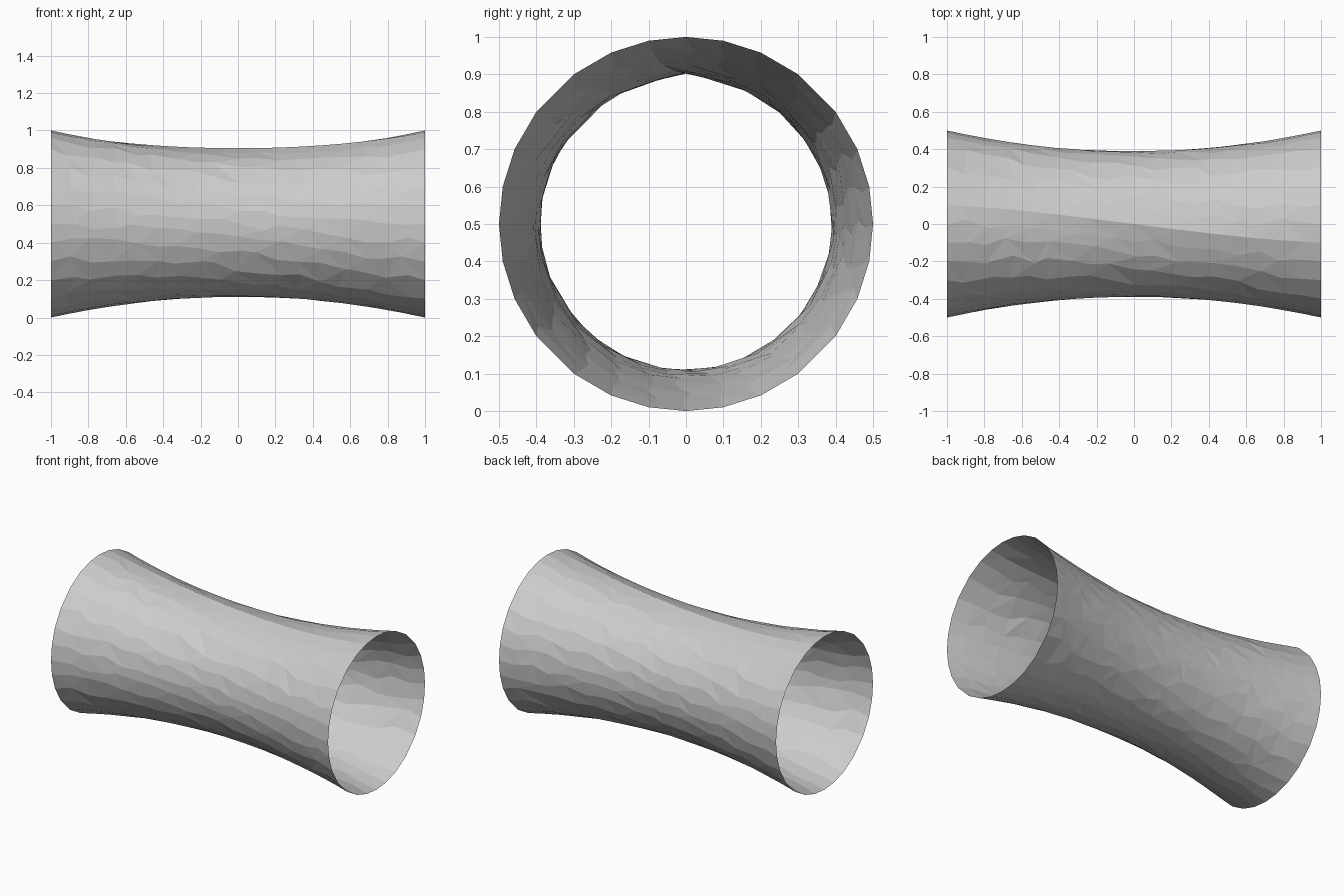
import bpy, bmesh, math, random

if "Cube" in bpy.data.objects:
    bpy.data.objects.remove(bpy.data.objects["Cube"])

random.seed(4)
SIDES, COLS = 28, 18
QUARTER = [math.asin(v) for v in (0, .2, .4, .6, .8, .9165, .98)]  # ring corner angles


def ring_angle(s):
    """Angle from the top for a fractional ring index."""
    def corner(i):
        return (i // 7) * math.pi / 2 + QUARTER[i % 7]
    i = math.floor(s)
    return corner(i) + (corner(i + 1) - corner(i)) * (s - i)


def surface(x, k):
    """Waisted tube with a twisting crease line along index 0."""
    twist = -math.sin(math.pi * x / 2)
    a = ring_angle(k + twist)
    d = abs((a - ring_angle(twist) + math.pi) % (2 * math.pi) - math.pi)
    r = .39 + .11 * x * x
    r += .015 * (1 - x * x) * max(0, 1 - d / .27) ** 2
    return (x, r * math.sin(a), .5 + r * math.cos(a))


# Stretched film: slightly irregular flat triangles between two end rings
bm = bmesh.new()
rows = []
for i in range(COLS + 1):
    row = []
    for k in range(SIDES):
        x, s = -1 + 2 * i / COLS, k
        if 0 < i < COLS:
            x += random.uniform(-.028, .028)
            if k:
                s += random.uniform(-.25, .25)
        row.append(bm.verts.new(surface(x, s)))
    rows.append(row)
for i in range(COLS):
    for k in range(SIDES):
        n = (k + 1) % SIDES
        a, b, c, d = rows[i][k], rows[i + 1][k], rows[i + 1][n], rows[i][n]
        if (i + k) % 2:
            tris = ((a, b, c), (a, c, d))
        else:
            tris = ((a, b, d), (b, c, d))
        for t in tris:
            bm.faces.new(t)
bmesh.ops.recalc_face_normals(bm, faces=bm.faces)
# Make the faces point away from the tube axis
f = bm.faces[:][0]
c = f.calc_center_median()
if f.normal.y * c.y + f.normal.z * (c.z - .5) < 0:
    bmesh.ops.reverse_faces(bm, faces=bm.faces)
mesh = bpy.data.meshes.new("waisted_tube")
bm.to_mesh(mesh)
bm.free()
bpy.context.collection.objects.link(bpy.data.objects.new("waisted_tube", mesh))
